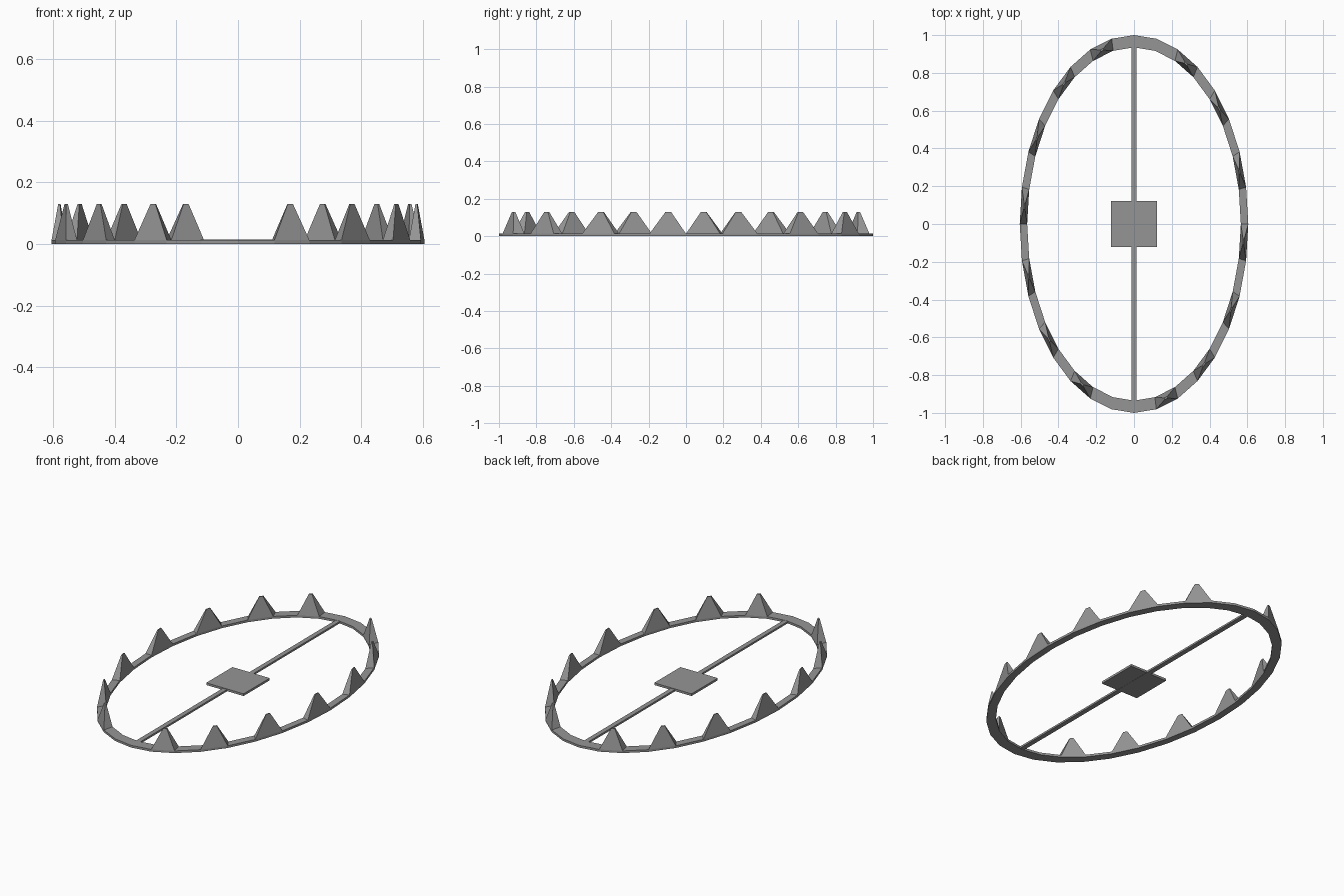
import bpy, bmesh, math

if "Cube" in bpy.data.objects:
    bpy.data.objects.remove(bpy.data.objects["Cube"])

RX, RY = 0.605, 1.0      # outer half-axes of the ring
INNER = 0.935            # inner / outer ratio
THICK = 0.013            # stock thickness
TIP_Z, TIP_SCALE = 0.13, 0.15
SEGS = 32

# Dark iron
iron = bpy.data.materials.new("dark_iron")
iron.diffuse_color = (0.3, 0.3, 0.3, 1)
iron.use_nodes = True
iron.node_tree.nodes["Principled BSDF"].inputs["Base Color"].default_value = iron.diffuse_color


def finish(name, bm):
    bmesh.ops.recalc_face_normals(bm, faces=bm.faces)
    mesh = bpy.data.meshes.new(name)
    bm.to_mesh(mesh)
    bm.free()
    mesh.materials.append(iron)
    obj = bpy.data.objects.new(name, mesh)
    bpy.context.collection.objects.link(obj)
    return obj


def box(name, size, centre):
    bm = bmesh.new()
    bmesh.ops.create_cube(bm, size=1)
    bmesh.ops.scale(bm, vec=size, verts=bm.verts)
    bmesh.ops.translate(bm, vec=centre, verts=bm.verts)
    return finish(name, bm)


# Oval jaw ring: flat rectangular section swept around the ellipse
bm = bmesh.new()
section = [(1, 0), (1, THICK), (INNER, THICK), (INNER, 0)]
rings = []
for i in range(SEGS):
    a = math.tau * i / SEGS
    rings.append([bm.verts.new((RX * r * math.cos(a), RY * r * math.sin(a), z))
                  for r, z in section])
tops = []
for i in range(SEGS):
    p, q = rings[i], rings[(i + 1) % SEGS]
    for j in range(4):
        k = (j + 1) % 4
        f = bm.faces.new((p[j], q[j], q[k], p[k]))
        if j == 1:
            tops.append(f)

# Teeth: every other top face pulled up to a blunt tip, hinge ends left bare
teeth = [tops[i] for i in range(1, SEGS, 2) if i not in (7, 23)]
for f in bmesh.ops.extrude_discrete_faces(bm, faces=teeth)["faces"]:
    c = f.calc_center_median()
    for v in f.verts:
        v.co = c + (v.co - c) * TIP_SCALE
        v.co.z = TIP_Z
finish("toothed_jaw_ring", bm)

# Cross bar and trigger plate
box("cross_bar", (0.028, 1.9, 0.011), (0, 0, 0.0065))
box("trigger_plate", (0.244, 0.244, 0.013), (0, 0, 0.0085))
